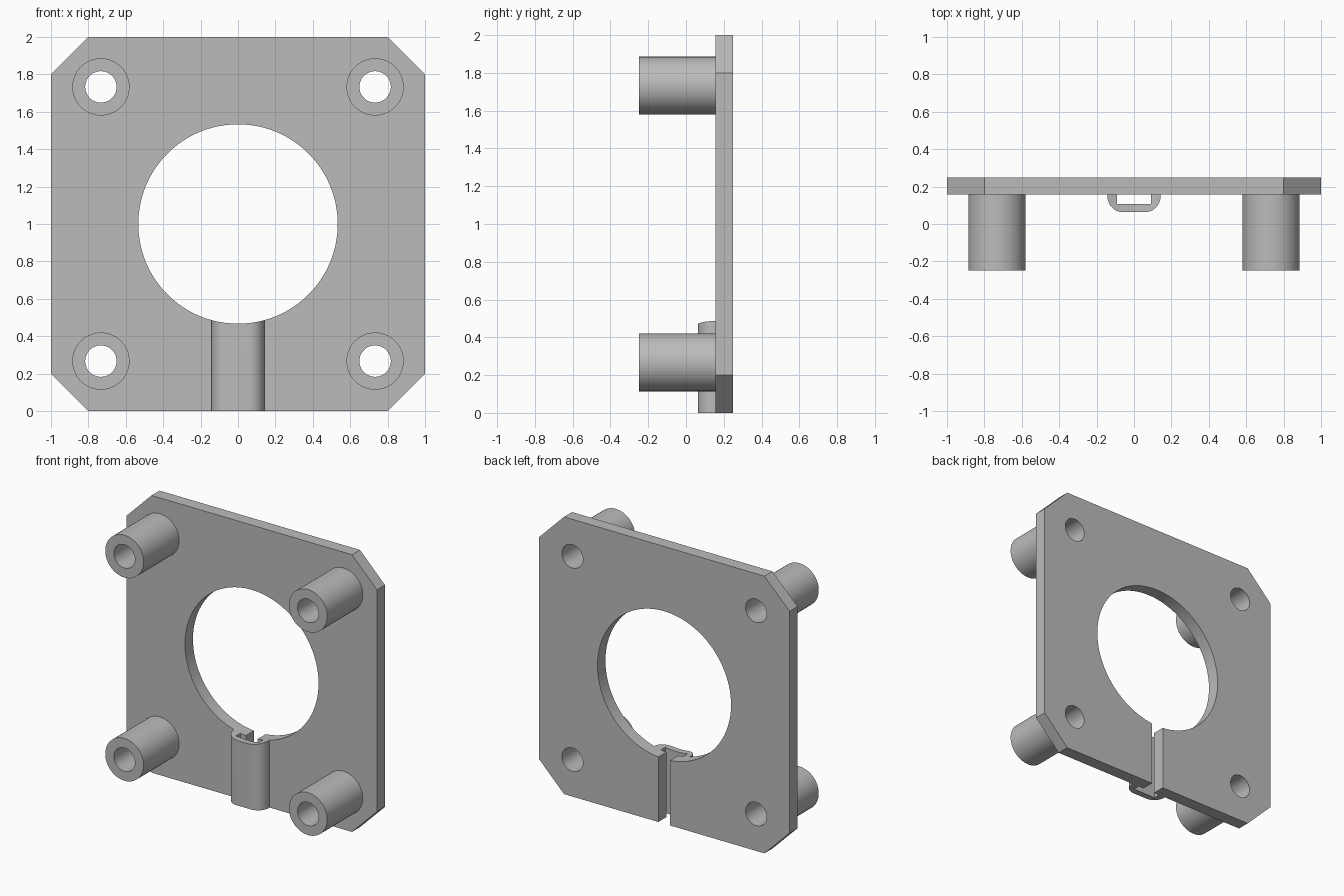
import bpy, bmesh, math
from mathutils import Vector

cube = bpy.data.objects.get("Cube")
if cube:
    bpy.data.objects.remove(cube)

FRONT, SEAT, BACK = -0.248, 0.157, 0.248   # post tip, plate front, plate back
MID_Z, BORE = 1.0, 0.533
POSTS = [(sx * 0.733, MID_Z + sz * 0.733) for sx in (-1, 1) for sz in (-1, 1)]

grey = bpy.data.materials.new("plain_grey")
grey.use_nodes = True
colour = (0.5, 0.5, 0.5, 1)
grey.diffuse_color = colour
grey.node_tree.nodes["Principled BSDF"].inputs["Base Color"].default_value = colour


def prism(name, outline, axis, start, end):
    """Extrude a 2D outline along y (outline in x, z) or z (outline in x, y)."""
    place = (lambda u, v, d: (u, d, v)) if axis == "y" else (lambda u, v, d: (u, v, d))
    bm = bmesh.new()
    face = bm.faces.new([bm.verts.new(place(u, v, start)) for u, v in outline])
    grown = bmesh.ops.extrude_face_region(bm, geom=[face])["geom"]
    move = Vector(place(0, 0, end - start))
    bmesh.ops.translate(bm, vec=move, verts=[g for g in grown if isinstance(g, bmesh.types.BMVert)])
    bmesh.ops.recalc_face_normals(bm, faces=bm.faces)
    mesh = bpy.data.meshes.new(name)
    bm.to_mesh(mesh)
    bm.free()
    mesh.materials.append(grey)
    obj = bpy.data.objects.new(name, mesh)
    bpy.context.collection.objects.link(obj)
    return obj


def arc(x, y, radius, start=0, sweep=360, steps=64):
    count = steps if sweep == 360 else steps + 1
    angles = [math.radians(start + sweep * i / steps) for i in range(count)]
    return [(x + radius * math.cos(a), y + radius * math.sin(a)) for a in angles]


def cut(obj, cutters):
    for cutter in cutters:
        mod = obj.modifiers.new("cut", "BOOLEAN")
        mod.operation, mod.solver, mod.object = "DIFFERENCE", "EXACT", cutter
        bpy.context.view_layer.objects.active = obj
        bpy.ops.object.modifier_apply(modifier=mod.name)


# Cutters: centre bore, screw holes and T-shaped cable slot
bore = prism("bore_cutter", arc(0, MID_Z, BORE, steps=128), "y", -0.4, 0.4)
holes = [prism("hole_cutter", arc(x, z, 0.084), "y", -0.4, 0.4) for x, z in POSTS]
half_t = [(0.047, 0.3), (0.047, SEAT), (0.09, SEAT), (0.09, 0.108)]
slot = prism("slot_cutter", half_t + [(-x, y) for x, y in reversed(half_t)], "z", -0.1, 0.8)

# Plate with chamfered corners
corners = [(0.8, 0), (1, 0.2), (1, 1.8), (0.8, 2)]
plate = prism("plate", corners + [(-x, z) for x, z in reversed(corners)], "y", SEAT, BACK)
cut(plate, [bore, slot] + holes)

# Rounded rib below the bore, hollowed by the slot
half = 0.142
round_r = 0.085
rib_front = 0.063
outline = [(-half, SEAT)]
outline += arc(-half + round_r, rib_front + round_r, round_r, 180, 90, 12)
outline += arc(half - round_r, rib_front + round_r, round_r, 270, 90, 12)
outline += [(half, SEAT)]
rib = prism("slot_rib", outline, "z", 0, 0.7)
cut(rib, [bore, slot])

# Four hollow standoff posts
parts = [plate, rib]
for (x, z), hole in zip(POSTS, holes):
    side = "left" if x > 0 else "right"
    level = "upper" if z > MID_Z else "lower"
    post = prism(f"{level}_{side}_post", arc(x, z, 0.153), "y", FRONT, SEAT)
    cut(post, [hole])
    parts.append(post)

for cutter in [bore, slot] + holes:
    bpy.data.objects.remove(cutter)

bpy.ops.object.select_all(action="DESELECT")
for part in parts:
    part.select_set(True)
bpy.context.view_layer.objects.active = plate
bpy.ops.object.shade_smooth_by_angle(angle=math.radians(30))
